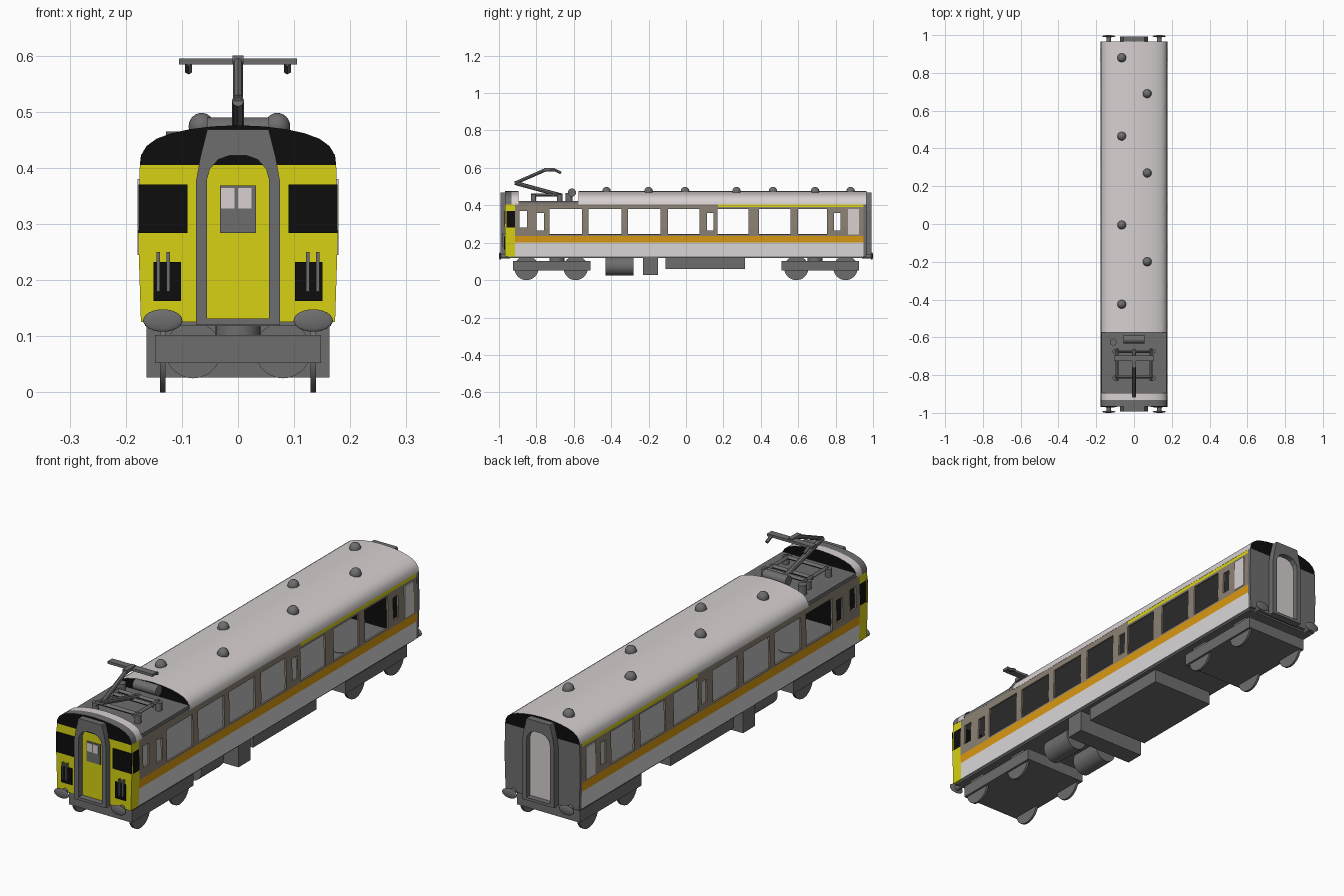
import bpy, bmesh, math
from mathutils import Vector

if "Cube" in bpy.data.objects:
    bpy.data.objects.remove(bpy.data.objects["Cube"])

def mat(name, r, g, b):
    m = bpy.data.materials.new(name)
    m.diffuse_color = (r, g, b, 1)
    m.use_nodes = True
    m.node_tree.nodes["Principled BSDF"].inputs["Base Color"].default_value = m.diffuse_color
    return m

YELLOW = mat("yellow", .68, .64, .006)
BLACK = mat("black", .004, .004, .004)
GREY = mat("mid grey", .155, .155, .155)
PALE = mat("pale roof grey", .68, .63, .63)
WHITE = mat("off white", .70, .68, .68)
TAN = mat("tan grey", .26, .22, .175)
ORANGE = mat("orange", .70, .32, .006)

def finish(bm, name, mats, smooth=False):
    me = bpy.data.meshes.new(name)
    bmesh.ops.recalc_face_normals(bm, faces=bm.faces)
    bm.to_mesh(me)
    bm.free()
    for m in mats:
        me.materials.append(m)
    ob = bpy.data.objects.new(name, me)
    bpy.context.collection.objects.link(ob)
    if smooth:
        bpy.context.view_layer.objects.active = ob
        ob.select_set(True)
        bpy.ops.object.shade_smooth_by_angle(angle=math.radians(40))
        ob.select_set(False)
    return ob

def box(name, x0, x1, y0, y1, z0, z1, m):
    bm = bmesh.new()
    bmesh.ops.create_cube(bm, size=1)
    for v in bm.verts:
        v.co = (x0 + (v.co.x + .5) * (x1 - x0), y0 + (v.co.y + .5) * (y1 - y0), z0 + (v.co.z + .5) * (z1 - z0))
    return finish(bm, name, [m])

def rod(name, p, q, r, m=GREY, seg=16, r2=None):
    """Cylinder (seg=4 gives a square bar) between two points."""
    p, q = Vector(p), Vector(q)
    bm = bmesh.new()
    bmesh.ops.create_cone(bm, cap_ends=True, segments=seg, radius1=r, radius2=r2 or r, depth=(q - p).length)
    ob = finish(bm, name, [m], seg > 8)
    ob.rotation_euler = (q - p).to_track_quat('Z', 'Y').to_euler()
    ob.location = (p + q) / 2
    return ob

def ball(name, loc, scale, m=GREY):
    bm = bmesh.new()
    bmesh.ops.create_uvsphere(bm, u_segments=20, v_segments=12, radius=1)
    ob = finish(bm, name, [m], True)
    ob.location, ob.scale = loc, scale
    return ob

def prism(name, half, y0, y1, mats, smooth=False):
    """Mirror a half profile in x, extrude along y; ends use the last material."""
    pts = half + [(-x, z) for x, z in reversed(half) if x > 0]
    bm = bmesh.new()
    f = bm.faces.new([bm.verts.new((x, y0, z)) for x, z in pts])
    ext = bmesh.ops.extrude_face_region(bm, geom=[f])
    for v in ext['geom']:
        if isinstance(v, bmesh.types.BMVert):
            v.co.y = y1
    bm.normal_update()
    for f in bm.faces:
        if abs(f.normal.y) > .9:
            f.material_index = len(mats) - 1
    return finish(bm, name, mats, smooth)

# Side walls: grid of panels with open windows, coloured by height and position
def wall_x(z):
    return .173 + .005 * (z - .125) / .155 if z < .28 else .178 - .004 * (z - .28) / .13

BIG, SMALL = (.245, .38), (.265, .36)
windows = [(-.89, -.85, .28, .37), (-.80, -.76, *SMALL), (.112, .148, *SMALL), (.79, .825, *SMALL)]
windows += [(a, b, *BIG) for a, b in [(-.73, -.555), (-.52, -.345), (-.31, -.137), (-.097, .072),
                                      (.168, .335), (.39, .56), (.60, .755)]]
ys = sorted({-.96, -.915, .17, .95} | {w[0] for w in windows} | {w[1] for w in windows})
zs = [.125, .2, .237, .245, .265, .28, .36, .37, .38, .39, .41]

def wall_colour(y, z):
    if y < -.915:
        return 1 if .28 < z < .37 else 0
    if z < .2:
        return 2
    if z < .237:
        return 3
    return 0 if z > .39 and y > .17 else 4

bm = bmesh.new()
grid = [[bm.verts.new((wall_x(z), y, z)) for z in zs] for y in ys]
for i in range(len(ys) - 1):
    for j in range(len(zs) - 1):
        y, z = (ys[i] + ys[i + 1]) / 2, (zs[j] + zs[j + 1]) / 2
        if any(a < y < b and c < z < d for a, b, c, d in windows):
            continue
        f = bm.faces.new((grid[i][j], grid[i + 1][j], grid[i + 1][j + 1], grid[i][j + 1]))
        f.material_index = wall_colour(y, z)
bm.normal_update()
walls = finish(bm, "side_walls", [YELLOW, BLACK, WHITE, ORANGE, TAN, GREY])
if walls.data.polygons[0].normal.x < 0:
    walls.data.flip_normals()
walls.modifiers.new("mirror", 'MIRROR')
sol = walls.modifiers.new("thickness", 'SOLIDIFY')
sol.thickness, sol.offset, sol.material_offset = .008, -1, 9

# Floor, ceiling, lowered pantograph deck, dark inner bulkheads
box("floor", -.166, .166, -.955, .95, .118, .135, GREY)
box("ceiling", -.17, .17, -.955, .95, .404, .411, GREY)
box("pantograph_deck", -.173, .173, -.9, -.57, .411, .424, GREY)
box("front_bulkhead", -.165, .165, -.958, -.953, .135, .404, BLACK)
box("rear_bulkhead", -.165, .165, .942, .949, .135, .404, BLACK)

# Roof pieces, all with black ends
roof = [(.175, .405), (.173, .422), (.163, .439), (.145, .452), (.118, .462), (.085, .469), (.045, .474), (0, .476)]
prism("main_roof", roof, -.575, .965, [PALE, BLACK], True)
prism("front_roof_arch", roof, -.932, -.895, [PALE, BLACK], True)
prism("front_cap", roof, -.967, -.932, [GREY, BLACK], True)

# End walls
end = [(.173, .125), (.178, .28), (.175, .405)]
prism("front_wall", end, -.967, -.96, [YELLOW])
prism("rear_wall", end, .95, .965, [GREY])

# Gangway frames with arched openings
outer = [(.075, .12), (.075, .375), (.067, .42), (.055, .468), (.015, .468)]
inner = [(.055, .132), (.055, .38), (.05, .398), (.035, .415), (.015, .422)]
def gangway(name, y0, y1):
    mir = lambda h: h + [(-x, z) for x, z in reversed(h)]
    bm = bmesh.new()
    o, i = ([bm.verts.new((x, y0, z)) for x, z in mir(h)] for h in (outer, inner))
    n = len(o)
    fs = [bm.faces.new((o[k], o[(k + 1) % n], i[(k + 1) % n], i[k])) for k in range(n)]
    ext = bmesh.ops.extrude_face_region(bm, geom=fs)
    for v in ext['geom']:
        if isinstance(v, bmesh.types.BMVert):
            v.co.y = y1
    finish(bm, name, [GREY])
gangway("front_gangway", -.993, -.96)
gangway("rear_gangway", .96, .993)
prism("rear_door", inner, .965, .969, [PALE])

# Front door window
box("door_window_frame", -.032, .032, -.971, -.966, .284, .369, GREY)
for s in (-1, 1):
    a, b = sorted((s * .003 - .003, s * .027 - .003))
    box("door_pane", a, b, -.973, -.97, .328, .364, PALE)

# Parts repeated on both sides
for s in (-1, 1):
    def sbox(name, x0, x1, *rest):
        a, b = sorted((s * x0, s * x1))
        return box(name, a, b, *rest)
    sbox("cab_window", .09, .1775, -.970, -.966, .284, .37, BLACK)
    sbox("lamp_panel", .102, .151, -.972, -.966, .163, .232, BLACK)
    for x in (.124, .142):
        sbox("lamp_bar", x - .003, x + .003, -.98, -.966, .18, .25, GREY)
    sbox("rear_side_panel", .17, .1795, .865, .925, .245, .38, PALE)
    for e in (-1, 1):
        rod("buffer_stem", (s * .134, e * .94, .128), (s * .134, e * .992, .128), .012)
        ball("buffer_head", (s * .134, e * .994, .128), (.035, .006, .02))
        for y in (.59, .853):
            rod("wheel", (s * .129, e * y, .065), (s * .139, e * y, .065), .065, GREY, 32)
    rod("air_tank", (s * .08, -.43, .075), (s * .08, -.28, .075), .05, GREY, 28)

# Bogies and underfloor boxes
for e in (-1, 1):
    a, b = sorted((e * .51, e * .925))
    box("bogie_frame", -.148, .148, a, b, .052, .102, GREY)
    rod("bogie_pivot", (0, e * .69, .1), (0, e * .69, .137), .04, GREY, 28)
box("equipment_box", -.163, .163, -.23, -.15, .026, .12, GREY)
box("battery_box", -.148, .148, -.11, .315, .06, .12, GREY)

# Roof vents, alternating left and right
for k, y in enumerate((.88, .69, .465, .27, -.005, -.2, -.425)):
    ball("roof_vent", (.07 if k % 2 else -.065, y, .474), (.023, .023, .024))

# Pantograph on the lowered deck
for x in (-.1, .1):
    for y in (-.815, -.675):
        rod("insulator", (x, y, .42), (x, y, .458), .014)
    rod("base_rail", (x * .9, -.83, .455), (x * .9, -.66, .455), .009, GREY, 4)
for y in (-.81, -.71, -.675):
    rod("base_cross_bar", (-.1, y, .455), (.1, y, .455), .009, GREY, 4)
rod("roof_cylinder", (-.055, -.61, .468), (.055, -.61, .468), .022)
rod("arrester", (-.11, -.625, .42), (-.11, -.625, .465), .018)
rod("lower_arm", (0, -.665, .452), (0, -.915, .52), .011, GREY, 8)
rod("upper_arm", (0, -.915, .518), (0, -.75, .59), .009, GREY, 8)
rod("head_link", (0, -.755, .59), (0, -.7, .591), .009, GREY, 8)
box("contact_bar", -.105, .105, -.725, -.695, .584, .595, GREY)
for x in (-.1, .1):
    s = 1 if x > 0 else -1
    rod("contact_horn", (x - s * .012, -.70, .588), (x - s * .012, -.668, .573), .007, GREY, 6)
box("head_top", -.01, .01, -.76, -.7, .585, .6, GREY)
